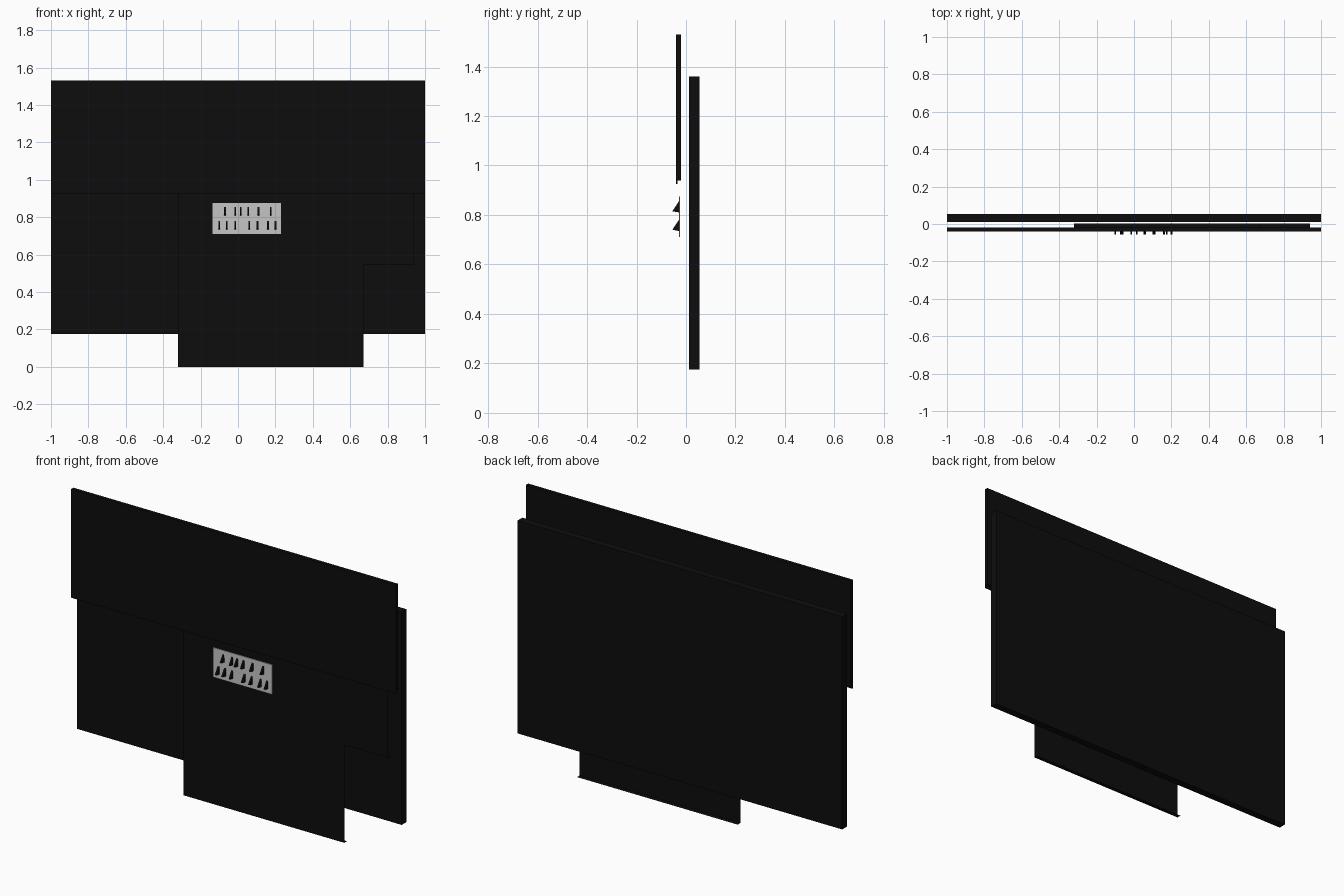
import bpy
import bmesh

cube = bpy.data.objects.get("Cube")
if cube:
    bpy.data.objects.remove(cube, do_unlink=True)


def material(name, value):
    mat = bpy.data.materials.new(name)
    mat.use_nodes = True
    color = (value, value, value, 1)
    mat.diffuse_color = color
    mat.node_tree.nodes["Principled BSDF"].inputs["Base Color"].default_value = color
    return mat


black = material("black", 0.004)
grey = material("light grey", 0.56)


def add_extrusion(bm, profile, x0, x1, closed):
    """Sweep a (y, z) profile from x0 to x1; closed profiles get end caps."""
    ends = [[bm.verts.new((x, y, z)) for y, z in profile] for x in (x0, x1)]
    a, b = ends
    n = len(profile)
    for i in range(n if closed else n - 1):
        j = (i + 1) % n
        bm.faces.new((a[i], a[j], b[j], b[i]))
    if closed:
        bm.faces.new(a[::-1])
        bm.faces.new(b)


def finish(name, bm, mat, solid=True):
    if solid:
        bmesh.ops.recalc_face_normals(bm, faces=bm.faces)
    mesh = bpy.data.meshes.new(name)
    bm.to_mesh(mesh)
    bm.free()
    mesh.materials.append(mat)
    obj = bpy.data.objects.new(name, mesh)
    bpy.context.collection.objects.link(obj)


def sweep(name, profile, x0, x1, mat, closed=True):
    bm = bmesh.new()
    add_extrusion(bm, profile, x0, x1, closed)
    finish(name, bm, mat, closed)


# Thick rear board
sweep("back_board", [(0.012, 0.175), (0.054, 0.175), (0.054, 1.36), (0.012, 1.36)],
      -1, 1, black)

# Upper front board with a thin drip edge along its lower front
sweep("upper_board", [(-0.04, 0.925), (-0.034, 0.925), (-0.034, 0.94),
                      (-0.02, 0.94), (-0.02, 1.53), (-0.04, 1.53)], -1, 1, black)

# Thin sheet panels, each folded back into a lip at the bottom
PANEL_Y, PANEL_TOP = -0.022, 0.94
for name, x0, x1, bottom in (("front_panel", -0.32, 0.67, 0.0),
                             ("side_panel", 0.67, 0.94, 0.545)):
    sweep(name, [(PANEL_Y, PANEL_TOP), (PANEL_Y, bottom), (0.002, bottom)],
          x0, x1, black, closed=False)

# Pale plate on the front panel
sweep("label_plate", [(-0.028, 0.71), (-0.024, 0.71), (-0.024, 0.875), (-0.028, 0.875)],
      -0.135, 0.23, grey)

# Two rows of small raised wedges on the plate
rows = ((0.81, (-0.07, -0.015, 0.015, 0.055, 0.11, 0.175)),
        (0.735, (-0.1, -0.06, -0.015, 0.06, 0.105, 0.16, 0.2)))
studs = bmesh.new()
for z, positions in rows:
    for x in positions:
        add_extrusion(studs, [(-0.027, z), (-0.055, z + 0.005), (-0.029, z + 0.045)],
                      x - 0.005, x + 0.005, True)
finish("plate_studs", studs, black)
